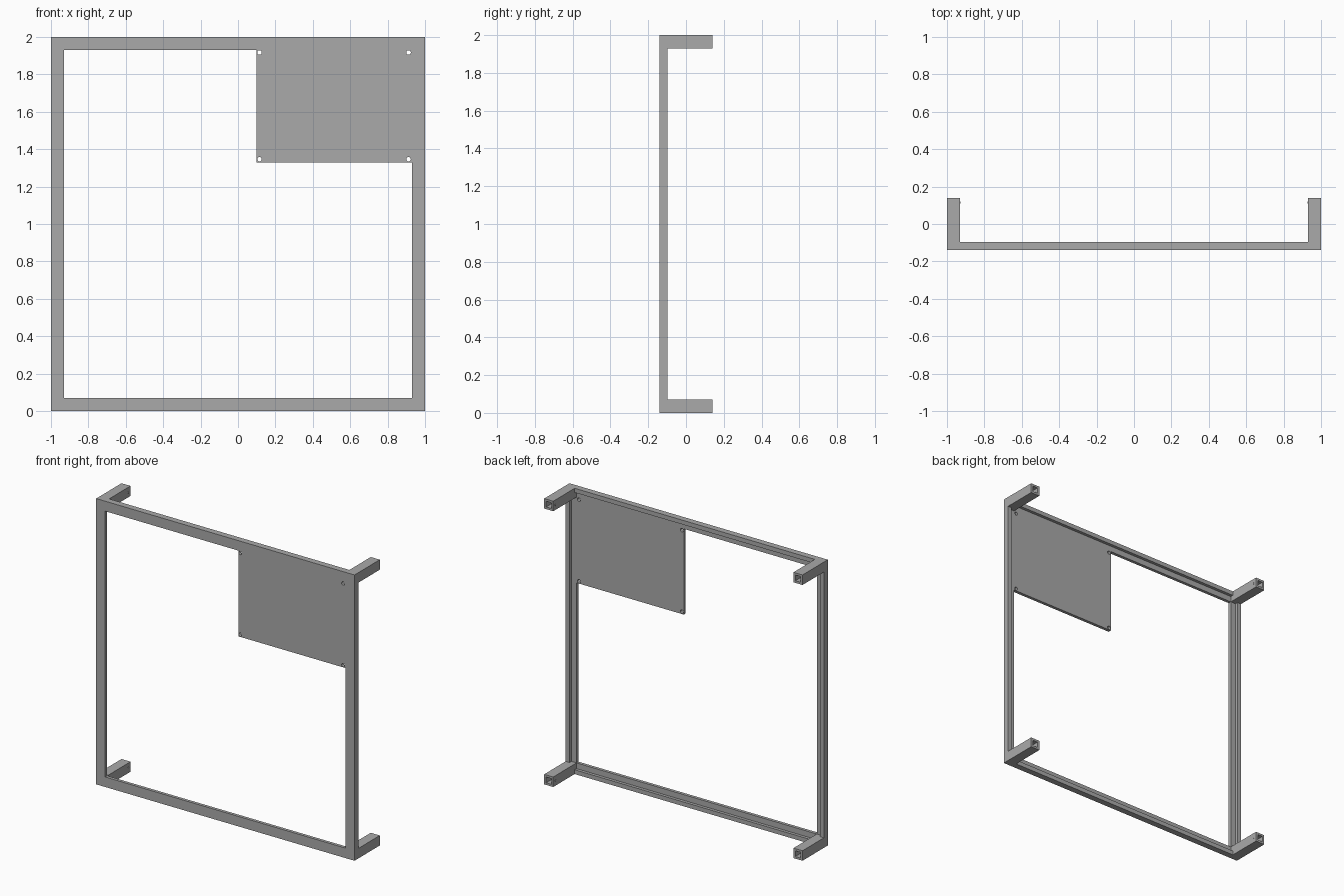
import bpy, bmesh
from math import radians
from mathutils import Matrix

if "Cube" in bpy.data.objects:
    bpy.data.objects.remove(bpy.data.objects["Cube"])

grey = bpy.data.materials.new("mid grey")
grey.use_nodes = True
grey.diffuse_color = (0.4, 0.4, 0.4, 1)
grey.node_tree.nodes["Principled BSDF"].inputs["Base Color"].default_value = grey.diffuse_color

FRONT, LIP, RIM, BACK = -0.14, -0.118, -0.097, 0.14
WIDTH = 0.07


def finish(name, bm):
    bmesh.ops.recalc_face_normals(bm, faces=bm.faces)
    mesh = bpy.data.meshes.new(name)
    bm.to_mesh(mesh)
    bm.free()
    mesh.materials.append(grey)
    obj = bpy.data.objects.new(name, mesh)
    bpy.context.collection.objects.link(obj)
    return obj


def square_sweep(name, profile, half, cx, cz):
    """Sweep (inset, y) points round a square with mitred corners."""
    bm = bmesh.new()
    rings = []
    for sx, sz in ((-1, -1), (1, -1), (1, 1), (-1, 1)):
        rings.append([bm.verts.new((cx + sx * (half - d), y, cz + sz * (half - d)))
                      for d, y in profile])
    n = len(profile)
    for i in range(4):
        a, b = rings[i], rings[(i + 1) % 4]
        for j in range(n):
            k = (j + 1) % n
            bm.faces.new((a[j], a[k], b[k], b[j]))
    return finish(name, bm)


def box(name, lo, hi):
    bm = bmesh.new()
    bmesh.ops.create_cube(bm, size=1)
    for v in bm.verts:
        v.co = [lo[i] + (v.co[i] + 0.5) * (hi[i] - lo[i]) for i in range(3)]
    return finish(name, bm)


def rod(bm, centre, axis, radius, length):
    turn = Matrix.Rotation(radians(90), 4, axis)
    bmesh.ops.create_cone(bm, cap_ends=True, segments=20, radius1=radius, radius2=radius,
                          depth=length, matrix=Matrix.Translation(centre) @ turn)


# Frame: thin front lip with a deeper outer rim
square_sweep("frame", [(0, FRONT), (WIDTH, FRONT), (WIDTH, LIP),
                       (0.03, LIP), (0.03, RIM), (0, RIM)], 1, 0, 1)

# Hollow square legs at the corners, each with a small locking pin
for side, sx in (("right", -1), ("left", 1)):
    for level, z in (("lower", WIDTH / 2), ("upper", 2 - WIDTH / 2)):
        cx = sx * (1 - WIDTH / 2)
        square_sweep(f"{level}_{side}_leg", [(0, LIP), (0.015, LIP), (0.015, BACK), (0, BACK)],
                     WIDTH / 2, cx, z)
        bm = bmesh.new()
        rod(bm, (sx * 0.935, 0.115, z), 'Y', 0.006, 0.016)
        finish(f"{level}_{side}_pin", bm)

# Mounting panel in the upper left corner, with four screw holes
panel = box("mounting_panel", (0.1, FRONT, 1.33), (0.93, LIP, 1.93))
bm = bmesh.new()
for x in (0.115, 0.912):
    for z in (1.346, 1.917):
        rod(bm, (x, (FRONT + LIP) / 2, z), 'X', 0.012, 0.1)
cutter = finish("screw_hole_cutter", bm)
cutter.hide_render = True
cutter.hide_viewport = True
cut = panel.modifiers.new("screw holes", 'BOOLEAN')
cut.object = cutter
cut.operation = 'DIFFERENCE'
cut.solver = 'EXACT'
